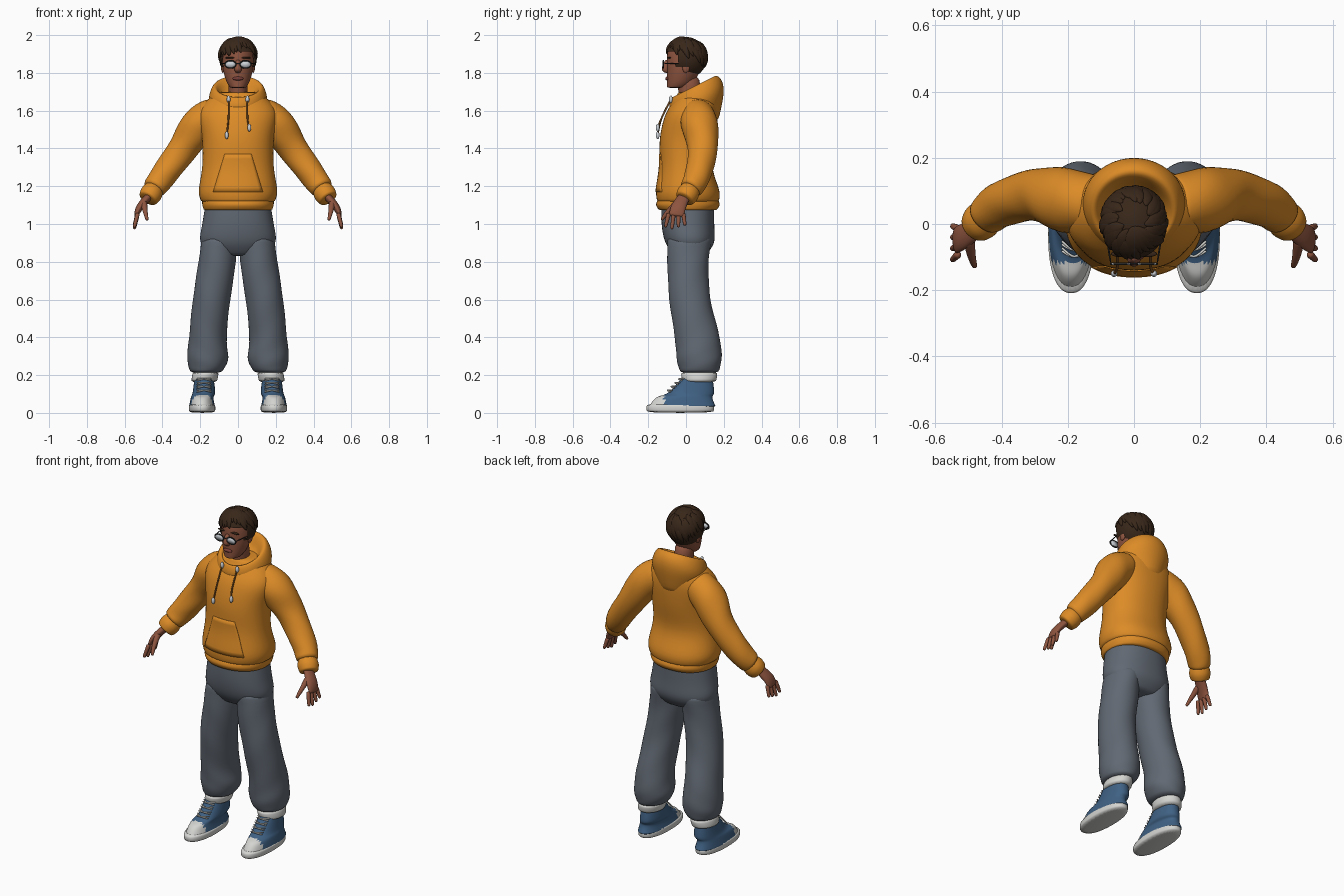
import bpy, bmesh, math, random
from mathutils import Vector

random.seed(4)
if "Cube" in bpy.data.objects:
    bpy.data.objects.remove(bpy.data.objects["Cube"], do_unlink=True)


def material(name, red, green, blue):
    colour = (red, green, blue, 1)
    mat = bpy.data.materials.new(name)
    mat.use_nodes = True
    mat.diffuse_color = colour
    shader = next(node for node in mat.node_tree.nodes if node.type == "BSDF_PRINCIPLED")
    shader.inputs["Base Color"].default_value = colour
    return mat


ORANGE = material("orange cloth", .72, .26, .02)
GREY = material("grey cloth", .12, .14, .17)
SKIN = material("skin", .27, .09, .05)
LIP = material("lips", .19, .05, .04)
HAIR = material("dark brown hair", .04, .02, .01)
BLUE = material("blue canvas", .05, .12, .23)
WHITE = material("off white", .66, .66, .64)
LENS = material("pale lens", .6, .64, .68)
CORD = material("brown cord", .25, .1, .02)
FRAME = material("black frame", .02, .02, .02)


def resample(rings, steps):
    """Pass a smooth curve through the rings, both centres and radii."""
    keys = [Vector(ring) for ring in rings]
    keys = [keys[0], *keys, keys[-1]]
    result = []
    for before, start, end, after in zip(keys, keys[1:], keys[2:], keys[3:]):
        for step in range(steps):
            t = step / steps
            chord = (start - before).lerp(end - start, .5)
            leave = (end - start).lerp(after - end, .5)
            bend = (chord - (end - start)) * (1 - t) + ((end - start) - leave) * t
            result.append(start.lerp(end, t) + bend * t * (1 - t))
    return result + [keys[-1]]


def add_loft(bm, rings, sides=20, steps=3, upright=True, power=2, tilt=0, fold=0, cyclic=False, hub=None):
    """Skin rings (x, y, z, radius, radius), level or square to their path."""
    rings = [ring if len(ring) == 5 else (*ring, ring[-1]) for ring in rings]
    rings = rings if cyclic else resample(rings, steps)
    centres = [Vector(ring[:3]) for ring in rings]
    last = len(rings) - 1
    loops = []
    for i, ring in enumerate(rings):
        across, along = Vector((1, 0, 0)), Vector((0, 1, 0))
        if not upright:
            following = centres[(i + 1) % len(centres)] if cyclic else centres[min(i + 1, last)]
            previous = centres[i - 1] if cyclic else centres[max(i - 1, 0)]
            path = (following - previous).normalized()
            guide = across if abs(path.y) > .9 else along
            if hub:
                guide = centres[i] - hub
            across = (guide - path * guide.dot(path)).normalized()
            along = path.cross(across)
        loop = []
        for k in range(sides):
            angle = math.tau * k / sides
            c, s = math.cos(angle), math.sin(angle)
            c = math.copysign(abs(c) ** (2 / power), c)
            s = math.copysign(abs(s) ** (2 / power), s)
            size = 1 + fold * math.sin(3 * angle + 2 * i)
            point = centres[i] + (across * ring[3] * c + along * ring[4] * s) * size
            point.z += tilt * ring[4] * s
            loop.append(bm.verts.new(point))
        loops.append(loop)
    for i in range(len(loops) if cyclic else last):
        low, high = loops[i], loops[(i + 1) % len(loops)]
        for k in range(sides):
            j = (k + 1) % sides
            bm.faces.new((low[k], low[j], high[j], high[k]))
    if not cyclic:
        bm.faces.new(loops[0][::-1])
        bm.faces.new(loops[-1])


def finish(name, bm, mats, side=1, rule=None, level=1):
    for vert in bm.verts:
        vert.co.x *= side
    bmesh.ops.recalc_face_normals(bm, faces=bm.faces)
    for face in bm.faces:
        face.smooth = True
        if rule:
            face.material_index = rule(face.calc_center_median())
    mesh = bpy.data.meshes.new(name)
    bm.to_mesh(mesh)
    bm.free()
    for mat in mats:
        mesh.materials.append(mat)
    part = bpy.data.objects.new(name, mesh)
    bpy.context.scene.collection.objects.link(part)
    if level:
        smooth = part.modifiers.new("smooth", "SUBSURF")
        smooth.levels = smooth.render_levels = level
    return part


def loft(name, rings, mats, side=1, rule=None, level=1, **shape):
    bm = bmesh.new()
    add_loft(bm, rings, **shape)
    return finish(name, bm, mats, side, rule, level)


def tube(name, points, radius, mat, side=1, **shape):
    return loft(name, [(*p, radius) for p in points], [mat], side, sides=8, upright=False, **shape)


def blob(name, centre, radii, mat, side=1):
    bm = bmesh.new()
    bmesh.ops.create_uvsphere(bm, u_segments=16, v_segments=10, radius=1)
    for vert in bm.verts:
        vert.co = Vector(centre) + vert.co * Vector(radii)
    return finish(name, bm, [mat], side, level=0)


def central(name, rows, mat, **shape):
    return loft(name, [(0, *row) for row in rows], [mat], sides=32, **shape)


# hooded top with a ribbed hem
torso = central("hoodie_body", [
    (.01, 1.11, .19, .16), (.01, 1.17, .21, .17), (0, 1.3, .19, .14), (.01, 1.45, .19, .15),
    (.03, 1.58, .21, .14), (.05, 1.66, .16, .11), (.05, 1.7, .1, .09)], ORANGE, power=2.2)
central("hoodie_hem", [(.01, 1.07, .18, .15), (.01, 1.1, .19, .17), (.01, 1.13, .19, .16)],
        ORANGE, power=2.2)
central("hood", [(.09, 1.5, .08, .08), (.07, 1.62, .15, .13), (.05, 1.69, .15, .14),
                 (.04, 1.73, .12, .11), (.03, 1.66, .08, .08)], ORANGE, tilt=.5)

# front pocket wrapped on to the body
bm = bmesh.new()
bmesh.ops.create_grid(bm, x_segments=14, y_segments=8, size=.1)
for vert in bm.verts:
    across, up, _ = vert.co
    vert.co = (across * (1 - 3 * up), -.4, 1.27 + up)
pocket = finish("front_pocket", bm, [ORANGE], level=0)
wrap = pocket.modifiers.new("wrap", "SHRINKWRAP")
wrap.target = torso
wrap.wrap_method = "PROJECT"
wrap.use_project_y = True
wrap.use_positive_direction = True
wrap.wrap_mode = "ABOVE_SURFACE"
wrap.offset = .004
pocket.modifiers.new("cloth", "SOLIDIFY").thickness = .008

# trouser seat, neck, head and face
central("trouser_seat", [(.01, 1.12, .17, .14), (.01, 1, .19, .14), (.02, .9, .2, .13),
                         (.02, .83, .13, .08)], GREY, power=2.2)
central("neck", [(.03, 1.6, .05, .06), (.01, 1.79, .05, .06)], SKIN)
central("head", [(-.05, 1.72, .04, .05), (-.03, 1.75, .06, .07), (-.01, 1.82, .08, .09),
                 (0, 1.9, .08, .1), (0, 1.95, .06, .08), (0, 1.97, .03, .04)], SKIN)
central("nose", [(-.1, 1.87, .01, .01), (-.11, 1.82, .02, .02), (-.1, 1.8, .01, .01)], SKIN)
blob("lips", (0, -.1, 1.77), (.03, .01, .01), LIP)

# hair cap, open around the face
HUB = Vector((0, 0, 1.88))
SIZE = Vector((.1, .11, .11))


def bare(face):
    spot = face.calc_center_median()
    return spot.z < (1.91 if spot.y < -.05 else 1.83 if spot.y < .02 else 1.74)


bm = bmesh.new()
bmesh.ops.create_uvsphere(bm, u_segments=32, v_segments=20, radius=1)
for vert in bm.verts:
    vert.co = HUB + vert.co * SIZE
bmesh.ops.delete(bm, geom=[face for face in bm.faces if bare(face)], context="FACES")
finish("hair_cap", bm, [HAIR], level=0)

# swept locks of hair, short over the face and long at the nape
bm = bmesh.new()
LOCKS = 64
for i in range(LOCKS):
    turn = math.tau * i / LOCKS + random.uniform(-.1, .1)
    end = (1.8 + .45 * math.sin(turn)) * random.uniform(.7, 1)
    start = max(.05, end - 1)
    rings = []
    for k in range(5):
        t = k / 4
        polar, swirl = start + (end - start) * t, turn + .4 * t
        ray = Vector((math.sin(polar) * math.cos(swirl), math.sin(polar) * math.sin(swirl), math.cos(polar)))
        width = .003 + .02 * math.sin(math.pi * t ** .7)
        rings.append((*(HUB + ray * SIZE), min(width, .01), width))
    add_loft(bm, rings, sides=8, steps=1, upright=False, hub=HUB)
finish("hair_locks", bm, [HAIR])

tube("glasses_bridge", [(-.01, -.12, 1.85), (.01, -.12, 1.85)], .003, FRAME)

for word, side in (("left_", 1), ("right_", -1)):
    # ear, brow and spectacles
    blob(word + "ear", (.08, 0, 1.83), (.01, .02, .03), SKIN, side)
    blob(word + "brow", (.04, -.09, 1.88), (.03, .01, .005), HAIR, side)
    loft(word + "lens", [(.04, -.122, 1.845, .03, .02), (.04, -.118, 1.845, .03, .02)],
         [LENS], side, level=0, upright=False, power=3)
    turns = [math.tau * k / 16 for k in range(16)]
    rim = [(.04 + .03 * math.cos(a), -.12, 1.845 + .02 * math.sin(a)) for a in turns]
    tube(word + "lens_rim", rim, .004, FRAME, side, cyclic=True)
    tube(word + "temple", [(.07, -.12, 1.85), (.09, .01, 1.85)], .003, FRAME, side)

    # drawstring with eyelet and metal tip
    low = 1.49 + .02 * side
    tube(word + "drawstring", [(.05, -.08, 1.66), (.05, -.13, 1.56), (.06, -.15, low)], .005, CORD, side)
    blob(word + "string_tip", (.06, -.15, low), (.01, .01, .02), LENS, side)
    blob(word + "eyelet", (.05, -.08, 1.66), (.01, .01, .02), LENS, side)

    # sleeve and cuff
    loft(word + "sleeve", [(.1, .06, 1.6, .08), (.2, .07, 1.53, .1), (.29, .09, 1.4, .08),
                           (.4, .06, 1.25, .07), (.45, .02, 1.18, .06)],
         [ORANGE], side, upright=False, fold=.03)
    loft(word + "cuff", [(.44, .03, 1.19, .05), (.46, .01, 1.16, .06), (.48, -.01, 1.13, .05)],
         [ORANGE], side, upright=False)

    # hand with four fingers and a thumb
    loft(word + "palm", [(.46, 0, 1.16, .03, .02), (.52, -.04, 1.09, .04, .02), (.54, -.05, 1.04, .04, .01)],
         [SKIN], side, upright=False)
    for k, finger in enumerate(("index", "middle", "ring", "little")):
        y = -.09 + .025 * k
        drop = .08 - .01 * abs(k - 1)
        loft(word + finger + "_finger",
             [(.53, y, 1.06, .013), (.55, y - .02 + .01 * k, 1.05 - drop, .009)],
             [SKIN], side, sides=10, upright=False)
    loft(word + "thumb", [(.5, -.04, 1.12, .02), (.49, -.1, 1.06, .013), (.48, -.13, 1.02, .008)],
         [SKIN], side, sides=10, upright=False)

    # baggy trouser leg gathered over a turned sock
    loft(word + "trouser_leg", [
        (.1, .02, .94, .09, .12), (.11, .01, .8, .1, .11), (.14, .02, .6, .1, .11),
        (.16, .06, .4, .1, .12), (.16, .07, .28, .11, .12), (.17, .07, .21, .08, .1)],
        [GREY], side, fold=.02, sides=24)
    loft(word + "sock", [(.18, .07, .16, .07, .09), (.17, .07, .22, .07, .1)], [WHITE], side)

    # canvas shoe with a rubber toe and sole
    loft(word + "sole", [(.19, -.03, 0, .07, .18), (.19, -.03, .05, .07, .18)],
         [WHITE], side, sides=32, power=2.3)
    loft(word + "shoe", [(.19, -.02, .03, .07, .18), (.19, -.01, .08, .06, .15),
                         (.18, .03, .11, .06, .12), (.18, .06, .19, .05, .08)], [BLUE, WHITE], side,
         rule=lambda spot: int(spot.y < -.12), sides=32, steps=5, power=2.2)

    # crossed laces
    bm = bmesh.new()
    for k in range(4):
        y, z = -.1 + .02 * k, .11 + .02 * k
        for end in (-.04, .04):
            add_loft(bm, [(.18 - end, y + .02, z, .004), (.18, y, z + .01, .004),
                          (.18 + end, y + .03, z + .01, .004)], sides=8, upright=False)
    finish(word + "laces", bm, [WHITE], side)
